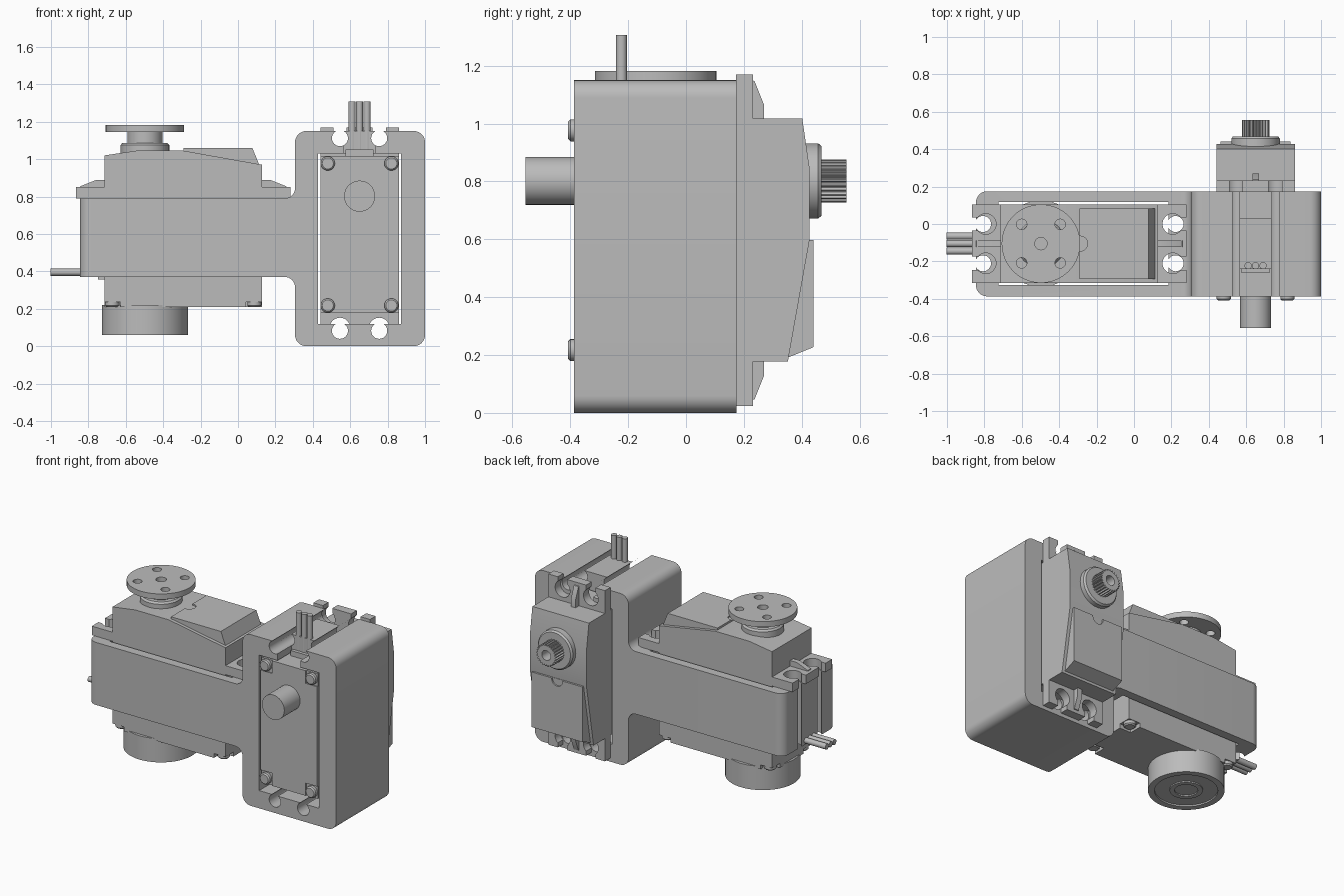
import bpy, bmesh
from math import sin, cos, pi, radians
from mathutils import Matrix, Vector

cube = bpy.data.objects.get("Cube")
if cube:
    bpy.data.objects.remove(cube)

grey = bpy.data.materials.new("matte_grey")
grey.use_nodes = True
tone = (0.5, 0.5, 0.5, 1)
grey.diffuse_color = tone
grey.node_tree.nodes["Principled BSDF"].inputs["Base Color"].default_value = tone


def finish(name, bm, matrix=Matrix()):
    bmesh.ops.recalc_face_normals(bm, faces=bm.faces)
    bm.transform(matrix)
    mesh = bpy.data.meshes.new(name)
    bm.to_mesh(mesh)
    bm.free()
    mesh.materials.append(grey)
    mesh.shade_smooth()
    mesh.set_sharp_from_angle(angle=radians(30))
    obj = bpy.data.objects.new(name, mesh)
    bpy.context.collection.objects.link(obj)
    return obj


def prism(name, pts, lo, hi, matrix=Matrix(), axis="Y"):
    """Extrude a 2D outline along one axis."""
    bm = bmesh.new()
    place = (lambda a, b: (a, lo, b)) if axis == "Y" else (lambda a, b: (a, b, lo))
    face = bm.faces.new([bm.verts.new(place(a, b)) for a, b in pts])
    ext = bmesh.ops.extrude_face_region(bm, geom=[face])["geom"]
    shift = Vector((0, hi - lo, 0) if axis == "Y" else (0, 0, hi - lo))
    bmesh.ops.translate(bm, vec=shift, verts=[v for v in ext if isinstance(v, bmesh.types.BMVert)])
    return finish(name, bm, matrix)


def box(name, lo, hi, matrix=Matrix()):
    pts = [(lo[0], lo[2]), (hi[0], lo[2]), (hi[0], hi[2]), (lo[0], hi[2])]
    return prism(name, pts, lo[1], hi[1], matrix)


def lathe(name, profile, centre=(0, 0), matrix=Matrix(), steps=48):
    """Spin a (radius, height) profile round the local vertical axis."""
    bm = bmesh.new()
    verts = [bm.verts.new((r, 0, h)) for r, h in profile]
    edges = [bm.edges.new(pair) for pair in zip(verts, verts[1:])]
    bmesh.ops.spin(bm, geom=verts + edges, axis=(0, 0, 1), cent=(0, 0, 0),
                   angle=2 * pi, steps=steps, use_merge=True)
    bmesh.ops.remove_doubles(bm, verts=bm.verts, dist=1e-5)
    return finish(name, bm, matrix @ Matrix.Translation((*centre, 0)))


def rod(name, r, lo, hi, centre=(0, 0), matrix=Matrix(), steps=32):
    return lathe(name, [(0, lo), (r, lo), (r, hi), (0, hi)], centre, matrix, steps)


def cut(obj, cutters):
    for c in cutters:
        mod = obj.modifiers.new("cut", "BOOLEAN")
        mod.operation = "DIFFERENCE"
        mod.solver = "EXACT"
        mod.object = c
    graph = bpy.context.evaluated_depsgraph_get()
    graph.update()
    mesh = bpy.data.meshes.new_from_object(obj.evaluated_get(graph))
    obj.modifiers.clear()
    obj.data = mesh
    mesh.shade_smooth()
    mesh.set_sharp_from_angle(angle=radians(30))
    for c in cutters:
        bpy.data.objects.remove(c)


def rounded(corners, n=8):
    """Replace square corners (x, z, radius) with arcs."""
    out = []
    for i, (x, z, r) in enumerate(corners):
        p = Vector((x, z))
        if not r:
            out.append(p)
            continue
        a = (Vector(corners[i - 1][:2]) - p).normalized()
        b = (Vector(corners[(i + 1) % len(corners)][:2]) - p).normalized()
        for k in range(n + 1):
            t = k / n * pi / 2
            out.append(p + r * (a * (1 - sin(t)) + b * (1 - cos(t))))
    return out


# Servo frames: local x runs to the output end, local z is the output direction
LYING = Matrix.Translation((-0.2925, -0.105, 0.79)) @ Matrix.Rotation(pi, 4, "Z")
STANDING = Matrix.Translation((0.65, 0.172, 0.597)) @ Matrix(
    ((0, 1, 0, 0), (0, 0, 1, 0), (1, 0, 0, 0), (0, 0, 0, 1)))
OUT = 0.205
SIDES = (-1, 1)
CORNERS = [(a, b) for a in SIDES for b in SIDES]


def servo(tag, m, base):
    # Case with sloping top and notched bottom corners
    case = prism(tag + "_case", [(0.42, base), (0.42, 0.23), (0.25, 0.255), (0, 0.255),
                                 (-0.42, 0.18), (-0.42, base)], -0.21, 0.21, m)
    cut(case, [box("notch", (a * 0.38 - 0.045, b * 0.17 - 0.045, -0.7),
                   (a * 0.38 + 0.045, b * 0.17 + 0.045, -0.553), m) for a, b in CORNERS])
    for a, b in CORNERS:
        lathe(tag + "_screw", [(0, -0.5), (0.038, -0.5), (0.038, -0.572), (0.03, -0.58), (0, -0.58)],
              (a * 0.38, b * 0.17), m, 20)
    # Raised lid with a small round bite
    lid = prism(tag + "_lid", [(0, 0.15), (0, 0.268), (-0.37, 0.268), (-0.41, 0.17)], -0.188, 0.188, m)
    cut(lid, [rod("bite", 0.04, 0.258, 0.3, (-0.005, 0), m)])
    # Mounting flange with open screw slots and a stiffening rib at each end
    flange = box(tag + "_flange", (-0.573, -0.21, 0), (0.573, 0.21, 0.06), m)
    cutters = []
    for a, b in CORNERS:
        cutters.append(rod("hole", 0.055, -0.1, 0.2, (a * 0.5, b * 0.105), m))
        ends = sorted((a * 0.5, a * 0.7))
        cutters.append(box("slot", (ends[0], b * 0.105 - 0.035, -0.1),
                           (ends[1], b * 0.105 + 0.035, 0.2), m))
    cut(flange, cutters)
    for a in SIDES:
        prism(tag + "_rib", [(a * 0.41, 0.05), (a * 0.555, 0.05), (a * 0.55, 0.065),
                             (a * 0.47, 0.097), (a * 0.41, 0.097)], -0.017, 0.017, m)
    # Output boss, cable grommet and three wires
    lathe(tag + "_boss", [(0, 0.2), (0.13, 0.2), (0.13, 0.285), (0.12, 0.297), (0, 0.297)], (OUT, 0), m)
    box(tag + "_grommet", (0.4, -0.075, -0.435), (0.455, 0.075, -0.36), m)
    for k in (-1, 0, 1):
        rod(tag + "_wire", 0.019, 0.4, 0.71, (0, 0),
            m @ Matrix.Translation((0, k * 0.04, -0.395)) @ Matrix.Rotation(pi / 2, 4, "Y"), 16)


servo("lying_servo", LYING, -0.582)
servo("standing_servo", STANDING, -0.56)

# Bracket: upright block and arm from one filleted outline
bracket = prism("bracket", rounded([
    (-0.845, 0.37, 0), (0.305, 0.37, 0.055), (0.305, 0, 0.06), (1, 0, 0.06),
    (1, 1.15, 0.06), (0.305, 1.15, 0.06), (0.305, 0.79, 0.055), (-0.845, 0.79, 0)]), -0.387, 0.175)
bm = bmesh.new()
bm.from_mesh(bracket.data)
ends = [e for e in bm.edges if all(v.co.x < -0.84 for v in e.verts)
        and abs(e.verts[0].co.z - e.verts[1].co.z) > 0.1]
bmesh.ops.bevel(bm, geom=ends, offset=0.06, segments=8, profile=0.5, affect="EDGES")
bm.to_mesh(bracket.data)
bm.free()
# Servo openings, screw holes and cable notches
cutters = []
for m, depth in ((LYING, -0.5), (STANDING, -0.7)):
    cutters.append(box("opening", (-0.478, -0.222, depth), (0.432, 0.222, 0.1), m))
    cutters += [rod("hole", 0.043, depth, 0.1, (a * 0.515, b * 0.105), m, 24)
                for a, b in CORNERS]
cutters += [box("cable_notch", (0.565, -0.5, 1), (0.735, -0.24, 1.3)),
            box("rear_notch", (0.565, 0.03, 1), (0.735, 0.3, 1.3))]
cut(bracket, cutters)

# Round horn on the lying servo
horn = lathe("output_horn", [(0, 0.29), (0.093, 0.29), (0.093, 0.355), (0.21, 0.355),
                             (0.21, 0.392), (0, 0.392)], (OUT, 0), LYING, 64)
cut(horn, [rod("hole", 0.028, 0.33, 0.5, (OUT + a * 0.103, b * 0.103), LYING, 20) for a, b in CORNERS]
    + [rod("hole", 0.033, 0.36, 0.5, (OUT, 0), LYING, 20)])

# Toothed output shaft on the standing servo
teeth = 25
outline = []
for k in range(teeth * 4):
    r = 0.074 if k % 4 < 2 else 0.064
    t = 2 * pi * k / (teeth * 4)
    outline.append((OUT + r * cos(t), r * sin(t)))
shaft = prism("toothed_shaft", outline, 0.28, 0.383, STANDING, "Z")
cut(shaft, [rod("hole", 0.033, 0.31, 0.5, (OUT, 0), STANDING, 24)])

# Rear pivots: ringed bearing under the arm, plain pin on the upright
lathe("bearing_wheel", [(0, -0.57), (0.23, -0.57), (0.23, -0.73), (0.19, -0.73), (0.19, -0.72),
                        (0.1, -0.72), (0.1, -0.728), (0.07, -0.728), (0.07, -0.72), (0, -0.72)],
      (OUT, 0), LYING, 64)
rod("pivot_pin", 0.083, -0.727, -0.5, (OUT, 0), STANDING)
